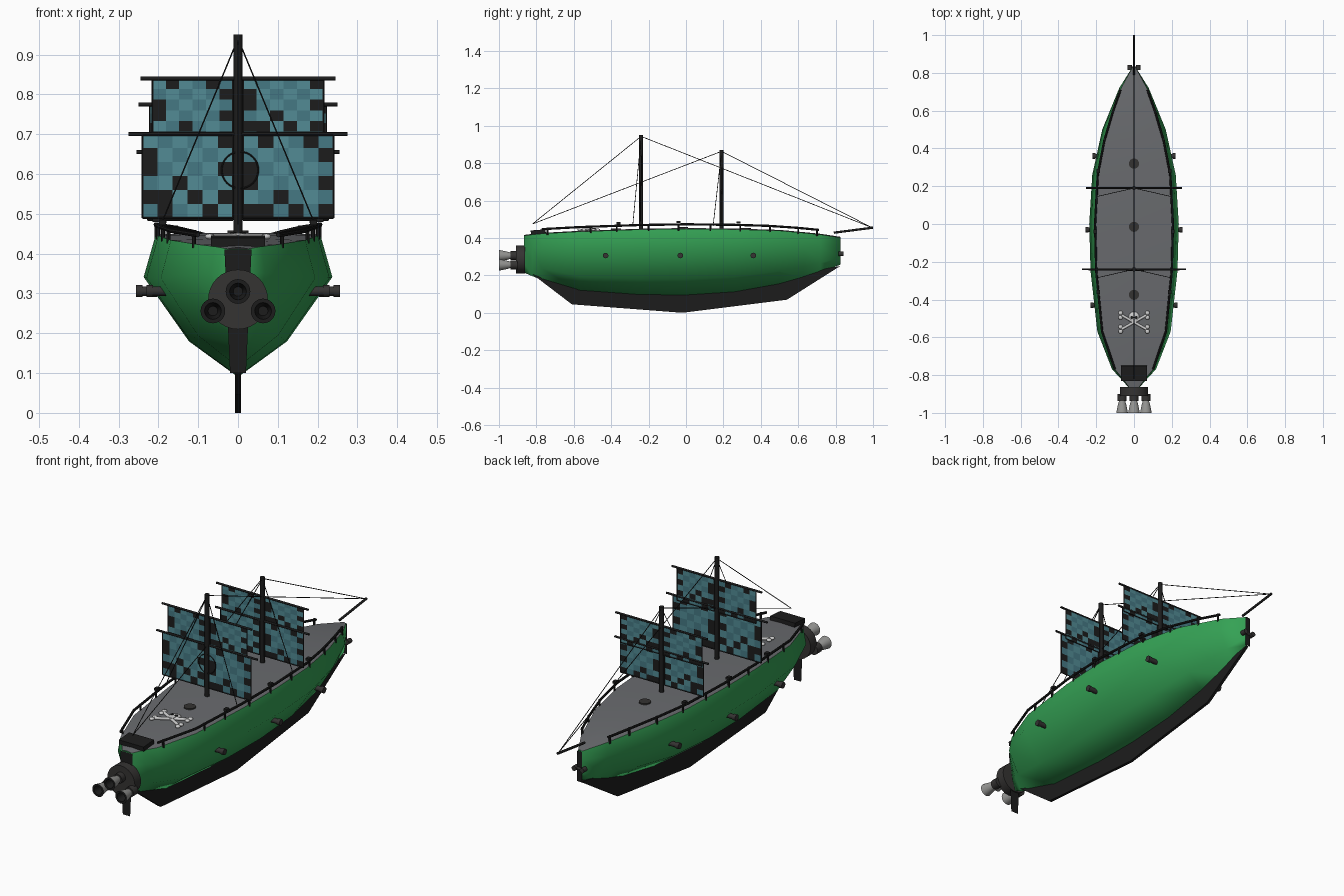
import bpy, bmesh, math
from mathutils import Vector, Matrix

if "Cube" in bpy.data.objects:
    bpy.data.objects.remove(bpy.data.objects["Cube"])


def mat(name, r, g, b):
    m = bpy.data.materials.new(name)
    m.diffuse_color = (r, g, b, 1)
    m.use_nodes = True
    m.node_tree.nodes["Principled BSDF"].inputs["Base Color"].default_value = m.diffuse_color
    return m


GREEN = mat("green", .035, .36, .09)
GREY = mat("deck_grey", .14, .145, .155)
BLACK = mat("black", .012, .012, .012)
DARK = mat("dark_metal", .035, .033, .032)
STEEL = mat("steel", .3, .3, .29)
BONE = mat("bone", .6, .6, .58)
TEAL_A = mat("teal_light", .085, .26, .30)
TEAL_B = mat("teal_dark", .06, .19, .23)


def finish(name, bm, mats, smooth=None, recalc=True):
    if recalc:
        bmesh.ops.recalc_face_normals(bm, faces=bm.faces)
    me = bpy.data.meshes.new(name)
    bm.to_mesh(me)
    bm.free()
    ob = bpy.data.objects.new(name, me)
    bpy.context.collection.objects.link(ob)
    for m in mats:
        me.materials.append(m)
    if smooth:
        bpy.ops.object.select_all(action='DESELECT')
        ob.select_set(True)
        bpy.context.view_layer.objects.active = ob
        bpy.ops.object.shade_smooth_by_angle(angle=math.radians(smooth))
    return ob


def rod(bm, a, b, r, r2=None, seg=12):
    a, b = Vector(a), Vector(b)
    d = b - a
    m = Matrix.Translation((a + b) / 2) @ d.to_track_quat('Z', 'Y').to_matrix().to_4x4()
    bmesh.ops.create_cone(bm, cap_ends=True, segments=seg, radius1=r,
                          radius2=r if r2 is None else r2, depth=d.length, matrix=m)


def rods(name, items, m, seg=12):
    bm = bmesh.new()
    for a, b, r in items:
        rod(bm, a, b, r, seg=seg)
    return finish(name, bm, [m], 40)


def box(bm, c, s, rot=0):
    m = Matrix.Translation(c) @ Matrix.Rotation(rot, 4, 'X') @ Matrix.Diagonal((*s, 1))
    bmesh.ops.create_cube(bm, size=1, matrix=m)


def plate(name, pts, m):
    bm = bmesh.new()
    bm.faces.new([bm.verts.new(p) for p in pts])
    return finish(name, bm, [m], recalc=False)


# Hull stations: y, half width, sheer height, bottom height
ST = [(-.865, .03, .412, .214), (-.82, .068, .418, .195), (-.77, .116, .423, .175),
      (-.57, .194, .434, .115), (-.25, .23, .445, .092), (0, .237, .449, .09),
      (.26, .221, .446, .107), (.5, .168, .439, .15), (.63, .115, .427, .187),
      (.72, .078, .418, .217), (.825, .012, .402, .257)]


def at(y, k):
    for p, q in zip(ST, ST[1:]):
        if y <= q[0]:
            t = (y - p[0]) / (q[0] - p[0])
            return p[k] + t * (q[k] - p[k])
    return ST[-1][k]


# Lofted hull
bm = bmesh.new()
rings = []
for y, w, zt, zb in ST:
    half = [(.87 * w, zt), (w, zb + .7 * (zt - zb)), (.52 * w, zb + .25 * (zt - zb))]
    pts = half + [(0, zb)] + [(-x, z) for x, z in half[::-1]]
    rings.append([bm.verts.new((x, y, z)) for x, z in pts])
for a, b in zip(rings, rings[1:]):
    for i in range(6):
        bm.faces.new((a[i], a[i + 1], b[i + 1], b[i]))
bm.faces.new(rings[0])
bm.faces.new(rings[-1][::-1])
for a, b in zip(rings, rings[1:]):   # temporary lid so that normals face outwards
    bm.faces.new((a[0], b[0], b[6], a[6]))
bmesh.ops.recalc_face_normals(bm, faces=bm.faces)
lid = [f for f in bm.faces if len(f.verts) == 4 and f.normal.z > .9]
bmesh.ops.delete(bm, geom=lid, context='FACES_ONLY')
finish("hull", bm, [GREEN], 75, recalc=False)

# Deck with a slight camber
bm = bmesh.new()
rows = [[bm.verts.new((s * .87 * w, y, zt + (.004 if s == 0 else 0))) for s in (-1, 0, 1)]
        for y, w, zt, zb in ST]
for a, b in zip(rows, rows[1:]):
    for i in (0, 1):
        bm.faces.new((a[i], a[i + 1], b[i + 1], b[i]))
finish("deck", bm, [GREY], 40, recalc=False)

# Keel fin
bm = bmesh.new()
prof = [(-.82, .205), (-.61, .045), (-.02, 0), (.54, .07), (.825, .25), (.55, .2), (0, .15), (-.57, .17)]
f = bm.faces.new([bm.verts.new((-.007, y, z)) for y, z in prof])
ext = bmesh.ops.extrude_face_region(bm, geom=[f])
bmesh.ops.translate(bm, vec=(.014, 0, 0), verts=[v for v in ext['geom'] if isinstance(v, bmesh.types.BMVert)])
finish("keel", bm, [BLACK])

# Flat stern post and bow strip
plate("stern_post", [(-.02, -.868, .1), (.02, -.868, .1), (.034, -.868, .41), (-.034, -.868, .41)], BLACK)
plate("bow_strip", [(.014, .828, .25), (-.014, .828, .25), (-.014, .828, .4), (.014, .828, .4)], BLACK)

# Engine drum and flared nozzles
rods("engine_drum", [((0, -.862, .285), (0, -.91, .285), .075)], DARK, 32)
for i, (x, z) in enumerate([(0, .305), (-.063, .256), (.063, .256)]):
    rods(f"nozzle_collar_{i}", [((x, -.9, z), (x, -.938, z), .024)], DARK, 20)
    bm = bmesh.new()
    path = [(-.935, .016), (-.96, .023), (-1.0, .031), (-1.0, .021), (-.945, .012)]
    loops = [[bm.verts.new((x + r * math.cos(k * math.pi / 12), y, z + r * math.sin(k * math.pi / 12)))
              for k in range(24)] for y, r in path]
    for a, b in zip(loops, loops[1:]):
        for k in range(24):
            fc = bm.faces.new((a[k], a[k - 1], b[k - 1], b[k]))
            fc.material_index = 0 if a in loops[:2] and b in loops[:3] else 1
    fc = bm.faces.new(loops[-1])
    fc.material_index = 1
    bm.faces.new(loops[0])
    finish(f"nozzle_{i}", bm, [STEEL, BLACK], 40)

# Stern hatch box
bm = bmesh.new()
box(bm, (0, -.79, .432), (.135, .08, .022), .08)
finish("stern_box", bm, [BLACK])

# Side guns and bow guns
guns = []
for s in (-1, 1):
    for y in (-.43, -.03, .36):
        w = at(y, 1)
        guns += [((s * (w - .04), y, .306), (s * (w + .012), y, .306), .012),
                 ((s * (w + .004), y, .306), (s * (w + .02), y, .306), .015)]
    guns.append(((s * .022, .815, .315), (s * .022, .842, .315), .012))
    guns.append(((s * .03, .826, .315), (0, .826, .315), .007))
rods("guns", guns, DARK, 14)

# Rails with posts and small swivel blocks
rail = []
bm = bmesh.new()
YS = [-.77, -.57, -.4, -.25, 0, .26, .44, .6, .71]
for s in (-1, 1):
    def rp(y, h=.024):
        return Vector((s * .87 * at(y, 1), y, at(y, 2) + h))
    for a, b in zip(YS, YS[1:]):
        rail.append((rp(a), rp(b), .006))
    for y in (-.74, -.51, -.37, -.2, -.04, .13, .29, .45, .6, .7):
        rail.append((rp(y, -.01), rp(y, .03), .005))
    for y in (-.36, -.04, .28):
        box(bm, rp(y, .037), (.018, .022, .012))
rods("rails", rail, BLACK, 8)
finish("rail_blocks", bm, [BLACK])

# Masts, yards and bowsprit: y, top height, yards (z, half length), sails (z0, z1, half width)
MASTS = [(-.24, .95, [(.84, .245), (.70, .275)], [(.68, .84, .215), (.49, .70, .24)]),
         (.19, .87, [(.775, .25), (.655, .255)], [(.635, .775, .222), (.485, .655, .227)])]
HOLES = {(0, 2), (1, 0), (5, 1), (4, 0), (5, 3), (0, 5), (1, 5), (2, 4), (3, 5), (5, 5), (0, 3)}
for n, (y, top, yards, sails) in enumerate(MASTS):
    rods(f"mast_{n}", [((0, y, .43), (0, y, top), .011)], BLACK, 16)
    rods(f"yards_{n}", [((-h, y, z), (h, y, z), .005) for z, h in yards], BLACK, 10)
    for j, (z0, z1, hw) in enumerate(sails):
        for s in (-1, 1):
            # Chequered sail panel, 6 x 6 patches
            xa = -hw if s < 0 else .013
            dx, dz = (hw - .013) / 6, (z1 - z0) / 6
            bm = bmesh.new()
            yy = y + (.003 if j == 0 else -.003)
            g = [[bm.verts.new((xa + c * dx, yy, z1 - r * dz)) for c in range(7)] for r in range(7)]
            for r in range(6):
                for c in range(6):
                    fc = bm.faces.new((g[r + 1][c], g[r + 1][c + 1], g[r][c + 1], g[r][c]))
                    key = (c, r) if (s < 0) == (j == 0) else (c, (r + 1) % 6)
                    fc.material_index = 2 if key in HOLES else (r + c) % 2
            finish(f"sail_{n}_{j}_{'left' if s < 0 else 'right'}", bm, [TEAL_A, TEAL_B, BLACK], recalc=False)
            # Dark hem around each panel
            xb = xa + 6 * dx
            q = [(xa, yy, z0), (xb, yy, z0), (xb, yy, z1), (xa, yy, z1)]
            rods(f"hem_{n}_{j}_{s}", [(q[i], q[i - 1], .0025) for i in range(4)], BLACK, 6)
rods("bowsprit", [((0, .79, .428), (0, 1.0, .455), .006)], BLACK)

# Ring on the forward lower sail
bpy.ops.mesh.primitive_torus_add(location=(.005, -.247, .61), rotation=(math.pi / 2, 0, 0),
                                 major_radius=.046, minor_radius=.002, major_segments=32, minor_segments=6)
ring = bpy.context.object
ring.name = "sail_ring"
ring.data.materials.append(BLACK)

# Rigging lines
lines = []
for (y, top, _, _), foot in zip(MASTS, (-.285, .145)):
    for end in ((0, -.82, .475), (0, .995, .455)):
        lines.append(((0, y, top - .007), end, .0018))
    for s in (-1, 1):
        lines.append(((0, y, top - .01), (s * .87 * at(foot, 1), foot, .465), .0018))
rods("rigging", lines, BLACK, 6)

# Round deck hatches
rods("deck_hatches", [((0, y, .435), (0, y, at(y, 2) + .009), .027) for y in (-.375, -.015, .32)], DARK, 20)

# Skull and crossed bones on the deck
z = .443
bones = []
bm = bmesh.new()
for s in (-1, 1):
    a, b = Vector((-.065, -.52 - s * .037, z)), Vector((.065, -.52 + s * .037, z))
    rod(bm, a, b, .007)
    for p in (a, b):
        sg = 1 if p.x > 0 else -1
        for o in ((.006 * sg, .012), (.006 * sg, -.012)):
            bmesh.ops.create_uvsphere(bm, u_segments=12, v_segments=8, radius=.012,
                                      matrix=Matrix.Translation(p + Vector((*o, 0))) @ Matrix.Diagonal((1, 1, .6, 1)))
bmesh.ops.create_uvsphere(bm, u_segments=16, v_segments=10, radius=.028,
                          matrix=Matrix.Translation((0, -.492, z)) @ Matrix.Diagonal((1, 1, .35, 1)))
box(bm, (0, -.518, z + .002), (.028, .02, .012))
finish("deck_skull_and_bones", bm, [BONE], 40)
rods("skull_eyes", [((x, -.495, z), (x, -.495, z + .011), .008) for x in (-.011, .011)], BLACK)
